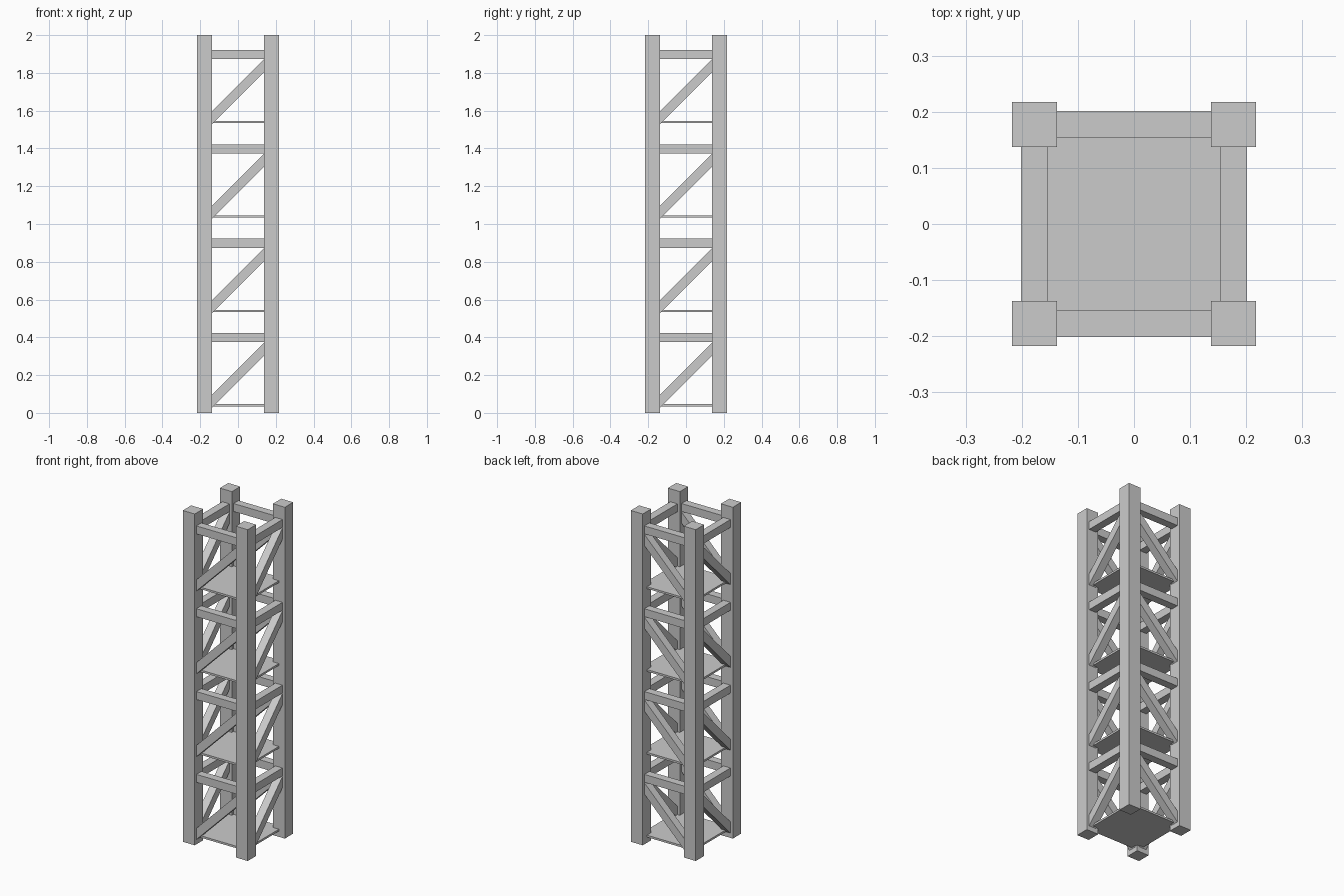
import bpy, math

if "Cube" in bpy.data.objects:
    bpy.data.objects.remove(bpy.data.objects["Cube"])

POST = 0.177     # post centre offset
BAR = 0.048      # thickness of rails and braces
LEVELS = 4
STEP = 0.5


def box(name, loc, size, rot=(0, 0, 0)):
    bpy.ops.mesh.primitive_cube_add(size=1, location=loc)
    ob = bpy.context.object
    ob.name = name
    ob.scale = size
    bpy.ops.object.transform_apply(location=False, rotation=False, scale=True)
    ob.rotation_euler = rot
    return ob


# Four corner posts
for sx in (-1, 1):
    for sy in (-1, 1):
        box("corner_post", (sx * POST, sy * POST, 1), (0.08, 0.08, 2))

span = 2 * POST
for i in range(LEVELS):
    z = i * STEP
    # Shelf plate
    box("shelf_plate", (0, 0, z + 0.04), (span, span, 0.012))
    for s in (-1, 1):
        # Horizontal rails
        box("rail_x", (0, s * POST, z + 0.398), (span, BAR, BAR))
        box("rail_y", (s * POST, 0, z + 0.398), (BAR, span, BAR))
        # Diagonal braces, rising toward +x and +y
        diag = span * math.sqrt(2)
        box("brace_x", (0, s * POST, z + 0.2), (diag, BAR, BAR),
            (0, -math.pi / 4, 0))
        box("brace_y", (s * POST, 0, z + 0.2), (BAR, diag, BAR),
            (math.pi / 4, 0, 0))
